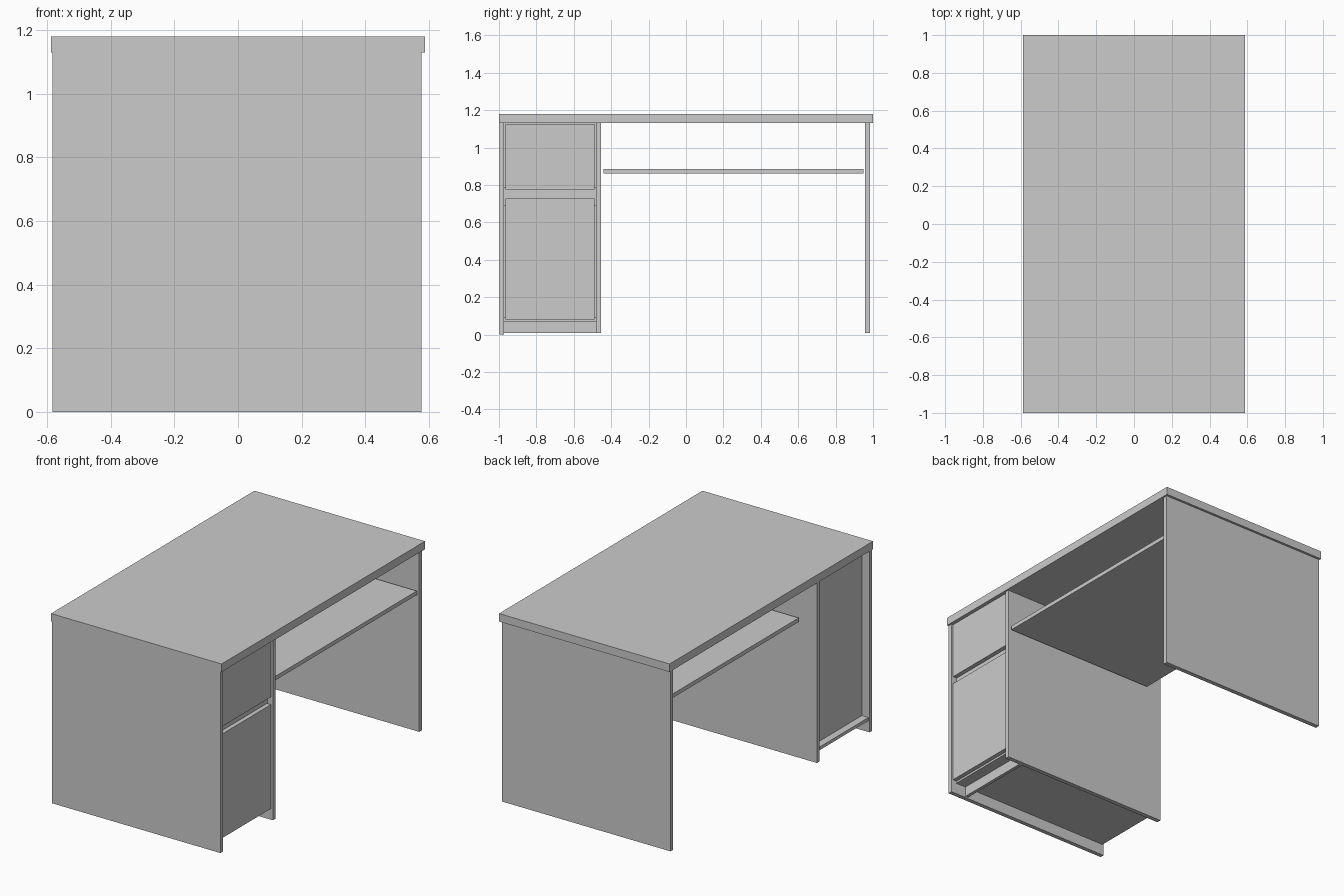
import bpy

if "Cube" in bpy.data.objects:
    bpy.data.objects.remove(bpy.data.objects["Cube"])


def box(name, x, y, z):
    """Axis-aligned box from (min, max) ranges."""
    bpy.ops.mesh.primitive_cube_add(
        size=1, location=[(r[0] + r[1]) / 2 for r in (x, y, z)])
    ob = bpy.context.object
    ob.name = ob.data.name = name
    ob.scale = [r[1] - r[0] for r in (x, y, z)]
    bpy.ops.object.transform_apply(location=False, rotation=False, scale=True)
    return ob


TOP_Z = 1.13
PANEL_X = (-0.583, 0.577)
INNER_Y = (-0.972, -0.482)      # inside width of the cabinet
DRAWER_Y = (-0.965, -0.49)

# Desk top
box("desk_top", (-0.587, 0.587), (-1, 1), (TOP_Z, 1.18))

# Upright panels: cabinet outside, cabinet inside, far leg
for name, y, z0 in (("cabinet_outer_panel", (-0.998, -0.972), 0),
                    ("cabinet_inner_panel", (-0.482, -0.455), 0.007),
                    ("leg_panel", (0.958, 0.985), 0.007)):
    box(name, PANEL_X, y, (z0, TOP_Z))

# Pull-out keyboard shelf
box("keyboard_shelf", (-0.468, 0.567), (-0.44, 0.948), (0.86, 0.885))

# Cabinet carcass
box("cabinet_floor", (-0.575, 0.54), INNER_Y, (0.07, 0.09))
box("cabinet_back", (-0.53, -0.51), INNER_Y, (0.09, TOP_Z))
box("plinth", (0.45, 0.47), INNER_Y, (0.008, 0.07))
box("drawer_rail", (0.52, 0.54), INNER_Y, (0.69, 0.785))

# Drawer front and door
box("drawer_front", (0.543, 0.57), DRAWER_Y, (0.775, 1.125))
box("door_front", (0.543, 0.57), DRAWER_Y, (0.08, 0.728))
